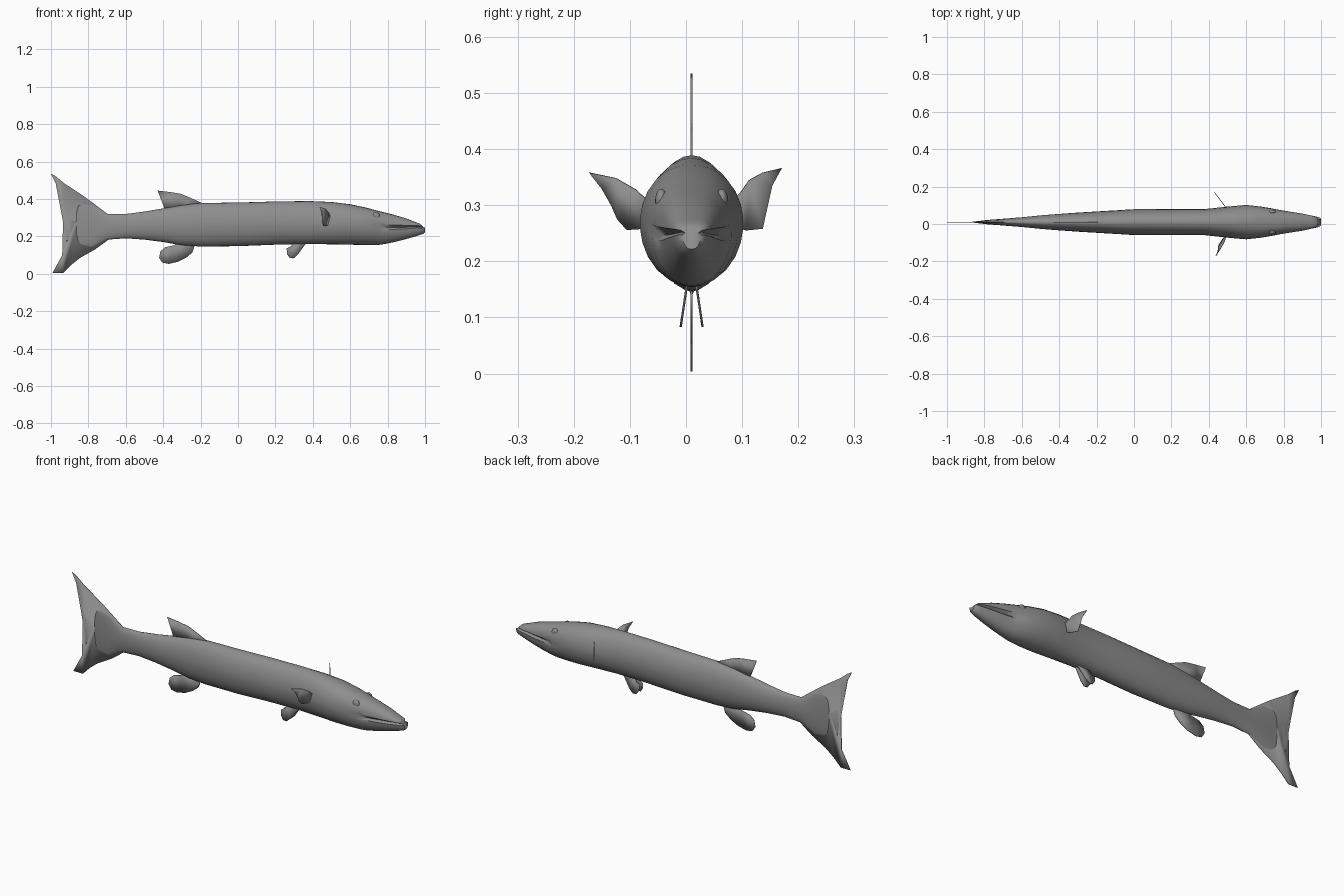
import bpy, bmesh, math

CY = 0.01  # symmetry plane of the fish

grey = bpy.data.materials.new("fish_grey")
grey.diffuse_color = (0.27, 0.27, 0.27, 1)


def finish(name, bm, angle=40):
    bmesh.ops.recalc_face_normals(bm, faces=bm.faces)
    me = bpy.data.meshes.new(name)
    bm.to_mesh(me)
    bm.free()
    me.materials.append(grey)
    ob = bpy.data.objects.new(name, me)
    bpy.context.collection.objects.link(ob)
    bpy.ops.object.select_all(action='DESELECT')
    ob.select_set(True)
    bpy.context.view_layer.objects.active = ob
    bpy.ops.object.shade_smooth_by_angle(angle=math.radians(angle))
    return ob


def fin(name, pts, thick=0.004):
    """Thin plate from a 3D outline."""
    bm = bmesh.new()
    bm.faces.new([bm.verts.new(p) for p in pts])
    bmesh.ops.triangulate(bm, faces=bm.faces)
    ob = finish(name, bm)
    mod = ob.modifiers.new("thickness", 'SOLIDIFY')
    mod.thickness = thick
    mod.offset = 0
    return ob


def flat(pts, y=CY):
    return [(x, y, z) for x, z in pts]


# Body stations: x, widest height, top, bottom, half width, mouth depth
STATIONS = [
    (-0.865, 0.27, 0.38, 0.15, 0.002, 0), (-0.78, 0.25, 0.37, 0.14, 0.012, 0),
    (-0.70, 0.25, 0.32, 0.183, 0.018, 0), (-0.60, 0.255, 0.32, 0.19, 0.026, 0),
    (-0.50, 0.258, 0.333, 0.183, 0.036, 0), (-0.40, 0.26, 0.35, 0.17, 0.044, 0),
    (-0.30, 0.262, 0.367, 0.153, 0.051, 0), (-0.20, 0.265, 0.379, 0.146, 0.057, 0),
    (0.0, 0.267, 0.381, 0.148, 0.069, 0), (0.20, 0.27, 0.387, 0.156, 0.07, 0),
    (0.38, 0.27, 0.389, 0.159, 0.07, 0), (0.50, 0.27, 0.384, 0.158, 0.083, 0),
    (0.60, 0.267, 0.372, 0.156, 0.092, 0), (0.68, 0.26, 0.355, 0.154, 0.083, 0),
    (0.75, 0.252, 0.337, 0.155, 0.071, 0), (0.77, 0.25, 0.332, 0.157, 0.067, 0.014),
    (0.83, 0.25, 0.317, 0.169, 0.057, 0.016), (0.90, 0.252, 0.296, 0.189, 0.046, 0.016),
    (0.95, 0.254, 0.276, 0.205, 0.035, 0.013), (0.975, 0.255, 0.267, 0.215, 0.028, 0.01),
    (0.982, 0.254, 0.26, 0.222, 0.018, 0.006),
]
HALF = [0, 6, 18, 32, 48, 64, 78, 90, 102, 116, 132, 148, 162, 174]
ANGLES = HALF + [a + 180 for a in HALF]

# Body with a grooved mouth and a protruding lower jaw
bm = bmesh.new()
rings = []
for x, zc, top, bot, hw, mouth in STATIONS:
    head = min(max((x - 0.55) / 0.2, 0), 1)
    ring = []
    for a in ANGLES:
        c, s = math.cos(math.radians(a)), math.sin(math.radians(a))
        p = 1 - 0.2 * head if s > 0 else 1.0
        w = hw * math.copysign(abs(c) ** p, c)
        dz = (top - zc) * abs(s) ** p if s > 0 else (zc - bot) * s
        dx = 0
        if mouth:
            if a in (0, 180):                       # groove
                w -= math.copysign(mouth, c)
                dz = -0.003
            elif s < 0:                             # lower jaw
                w *= 0.92
                dz -= 0.004 * abs(c)
                dx = 0.018 * max(0, (x - 0.8) / 0.182)
        ring.append(bm.verts.new((x + dx, CY + w, zc + dz)))
    rings.append(ring)
n = len(ANGLES)
for r0, r1 in zip(rings, rings[1:]):
    for i in range(n):
        j = (i + 1) % n
        bm.faces.new((r0[i], r0[j], r1[j], r1[i]))
bm.faces.new(rings[0])
bm.faces.new(rings[-1])
finish("body", bm, 50)

# Fins on the centre plane
fin("tail_fin", flat([
    (-0.69, 0.315), (-0.75, 0.36), (-0.82, 0.412), (-0.93, 0.485), (-0.975, 0.522),
    (-1.0, 0.535), (-0.975, 0.485), (-0.957, 0.42), (-0.94, 0.355), (-0.915, 0.31),
    (-0.87, 0.278), (-0.866, 0.25), (-0.905, 0.222), (-0.915, 0.17), (-0.94, 0.10),
    (-0.97, 0.045), (-0.992, 0.004), (-0.935, 0.004), (-0.895, 0.045), (-0.845, 0.085),
    (-0.765, 0.13), (-0.73, 0.155), (-0.69, 0.185)]))
fin("dorsal_fin", flat([
    (-0.18, 0.37), (-0.20, 0.382), (-0.257, 0.408), (-0.305, 0.428), (-0.36, 0.437),
    (-0.43, 0.445), (-0.405, 0.415), (-0.39, 0.385), (-0.393, 0.35), (-0.30, 0.34)]))
fin("anal_fin", flat([
    (-0.23, 0.155), (-0.243, 0.115), (-0.275, 0.088), (-0.32, 0.065), (-0.37, 0.053),
    (-0.405, 0.06), (-0.422, 0.085), (-0.415, 0.12), (-0.39, 0.142), (-0.34, 0.153),
    (-0.33, 0.18)]))

# Paired pelvic fins and eyes
for side, tag in ((-1, "right"), (1, "left")):
    pelvic = [(0.37, 0.17), (0.35, 0.145), (0.32, 0.103), (0.297, 0.083),
              (0.277, 0.085), (0.263, 0.105), (0.26, 0.135), (0.285, 0.148), (0.29, 0.17)]
    fin(tag + "_pelvic_fin",
        [(x, CY + side * (0.008 + (0.16 - z) * 0.15), z) for x, z in pelvic])
    bm = bmesh.new()
    bmesh.ops.create_uvsphere(bm, u_segments=20, v_segments=12, radius=1)
    for v in bm.verts:
        v.co = (0.738 + 0.02 * v.co.x, CY + side * 0.054 + 0.011 * v.co.y, 0.308 + 0.021 * v.co.z)
    finish(tag + "_eye", bm)

# Pectoral fins, posed slightly differently on each side
fin("right_pectoral_fin", [
    (0.492, -0.065, 0.305), (0.485, -0.09, 0.328), (0.467, -0.125, 0.348),
    (0.437, -0.172, 0.358), (0.447, -0.15, 0.33), (0.45, -0.133, 0.30),
    (0.45, -0.122, 0.275), (0.457, -0.105, 0.256), (0.478, -0.075, 0.258)], 0.003)
fin("left_pectoral_fin", [(0.49 - (y - 0.09) * 0.75, y, z) for y, z in [
    (0.08, 0.305), (0.097, 0.322), (0.113, 0.345), (0.137, 0.358), (0.17, 0.366),
    (0.153, 0.335), (0.141, 0.30), (0.136, 0.258), (0.107, 0.255), (0.08, 0.265)]], 0.003)
